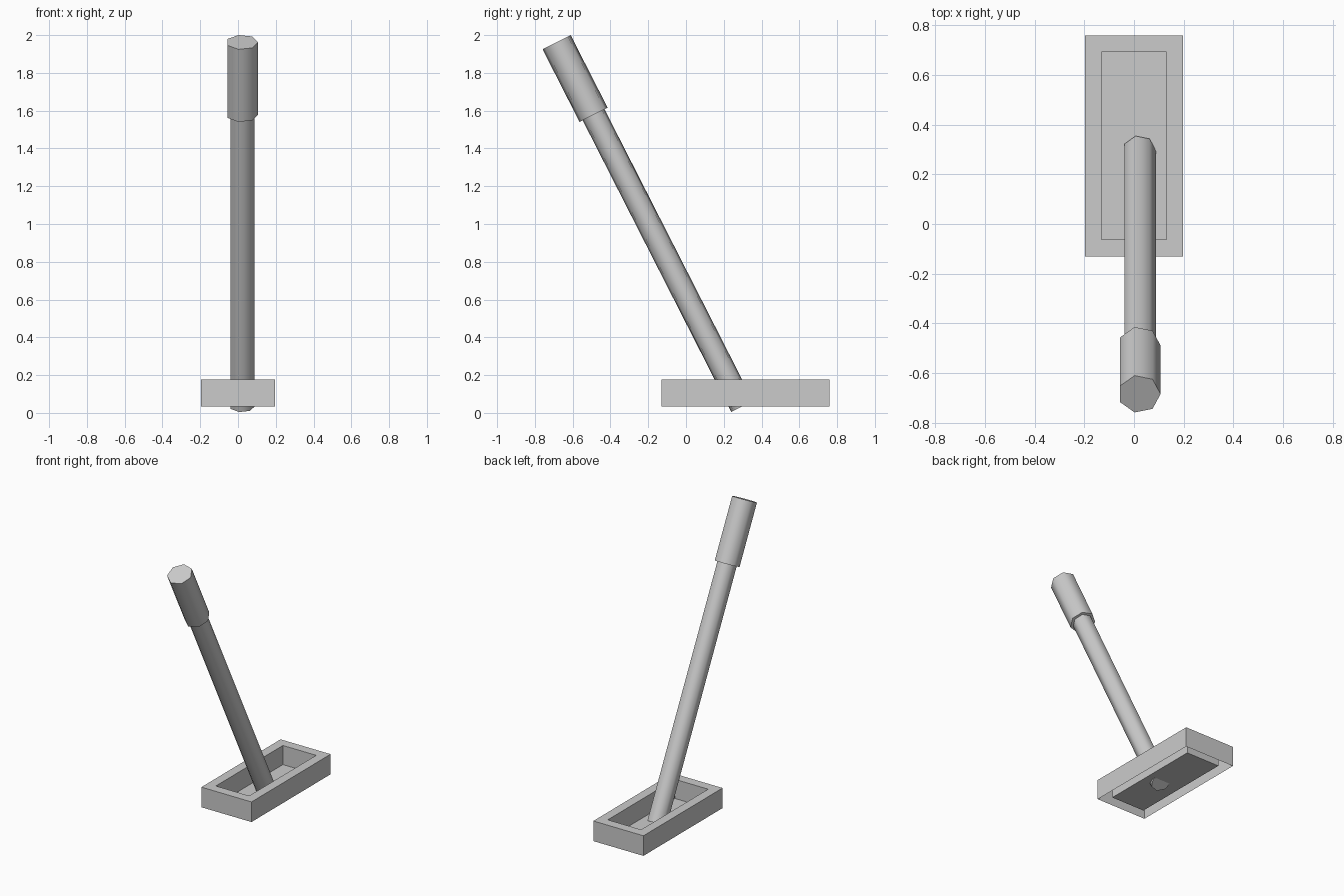
import bpy, bmesh
from math import cos, sin, tau
from mathutils import Vector

if "Cube" in bpy.data.objects:
    bpy.data.objects.remove(bpy.data.objects["Cube"])


def make_object(name, bm):
    bmesh.ops.recalc_face_normals(bm, faces=bm.faces)
    mesh = bpy.data.meshes.new(name)
    bm.to_mesh(mesh)
    bm.free()
    obj = bpy.data.objects.new(name, mesh)
    bpy.context.collection.objects.link(obj)
    return obj


def bridge(bm, a, b):
    n = len(a)
    for i in range(n):
        j = (i + 1) % n
        bm.faces.new((a[i], a[j], b[j], b[i]))


# Base tray: outer skirt open below, top rim, sunken pocket with a floor
def rect(bm, hx, y0, y1, z):
    return [bm.verts.new(p) for p in
            ((-hx, y0, z), (hx, y0, z), (hx, y1, z), (-hx, y1, z))]


bm = bmesh.new()
rings = [rect(bm, 0.197, -0.13, 0.76, 0.035),
         rect(bm, 0.197, -0.13, 0.76, 0.178),
         rect(bm, 0.131, -0.062, 0.692, 0.178),
         rect(bm, 0.131, -0.062, 0.692, 0.042)]
for a, b in zip(rings, rings[1:]):
    bridge(bm, a, b)
bm.faces.new(rings[-1])
make_object("base_tray", bm)

# Lever: seven-sided shaft and grip on one leaning axis
TOP = Vector((0.0215, -0.685, 1.9625))
BOTTOM = Vector((0.0215, 0.297, 0.034))
AXIS = (BOTTOM - TOP).normalized()
SIDE = Vector((1, 0, 0))
UP = AXIS.cross(SIDE)
LENGTH = (BOTTOM - TOP).length

SIDES = 7
bm = bmesh.new()
profile = [(0, 0.0855), (0.431, 0.0855), (0.431, 0.0665), (LENGTH, 0.0665)]
rings = []
for t, r in profile:
    rings.append([bm.verts.new(TOP + AXIS * t + SIDE * r * cos(tau * i / SIDES)
                               + UP * r * sin(tau * i / SIDES))
                  for i in range(SIDES)])
for a, b in zip(rings, rings[1:]):
    bridge(bm, a, b)
bm.faces.new(rings[0])
bm.faces.new(rings[-1])
lever = make_object("lever", bm)

# Smooth the round sides, keep the caps and step sharp
bpy.context.view_layer.objects.active = lever
lever.select_set(True)
bpy.ops.object.shade_smooth_by_angle(angle=1.05)
